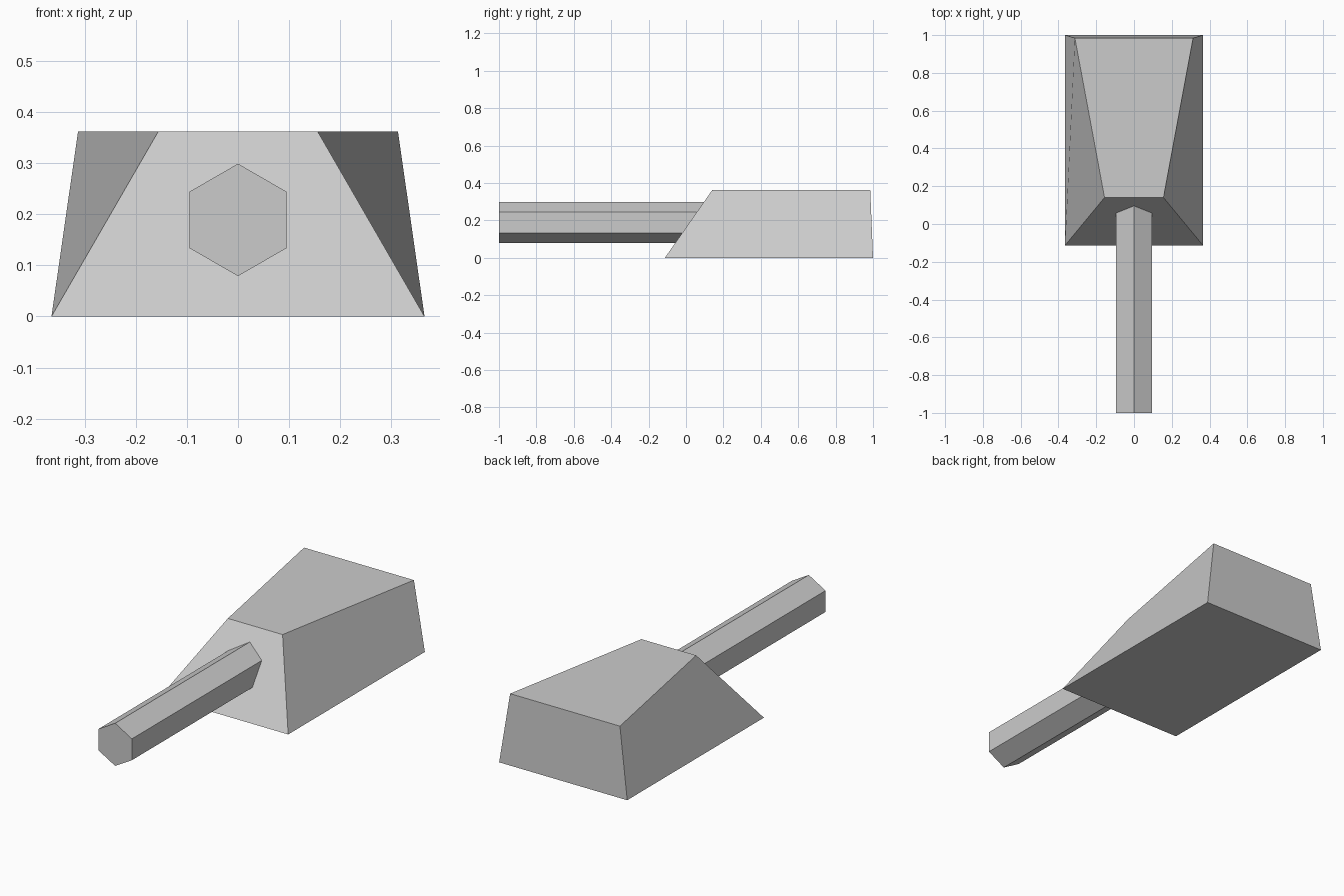
import bpy
import math

if "Cube" in bpy.data.objects:
    bpy.data.objects.remove(bpy.data.objects["Cube"])

# Tapered head: a cube whose four end edges are moved to the wedge outline
bpy.ops.mesh.primitive_cube_add(size=2)
head = bpy.context.object
head.name = "hammer_head"
# (is_back, is_top) -> half width, y, z
outline = {
    (False, False): (0.365, -0.113, 0.0),
    (True, False): (0.365, 1.0, 0.0),
    (False, True): (0.156, 0.14, 0.362),
    (True, True): (0.313, 0.985, 0.362),
}
for v in head.data.vertices:
    half_width, y, z = outline[(v.co.y > 0, v.co.z > 0)]
    v.co = (math.copysign(half_width, v.co.x), y, z)

# Six-sided handle, pointing up at one corner, sunk into the sloping front
front, sunk = -1.0, 0.15
bpy.ops.mesh.primitive_cylinder_add(
    vertices=6, radius=0.11, depth=sunk - front,
    location=(0, (front + sunk) / 2, 0.189), rotation=(math.pi / 2, 0, 0))
bpy.context.object.name = "handle"
